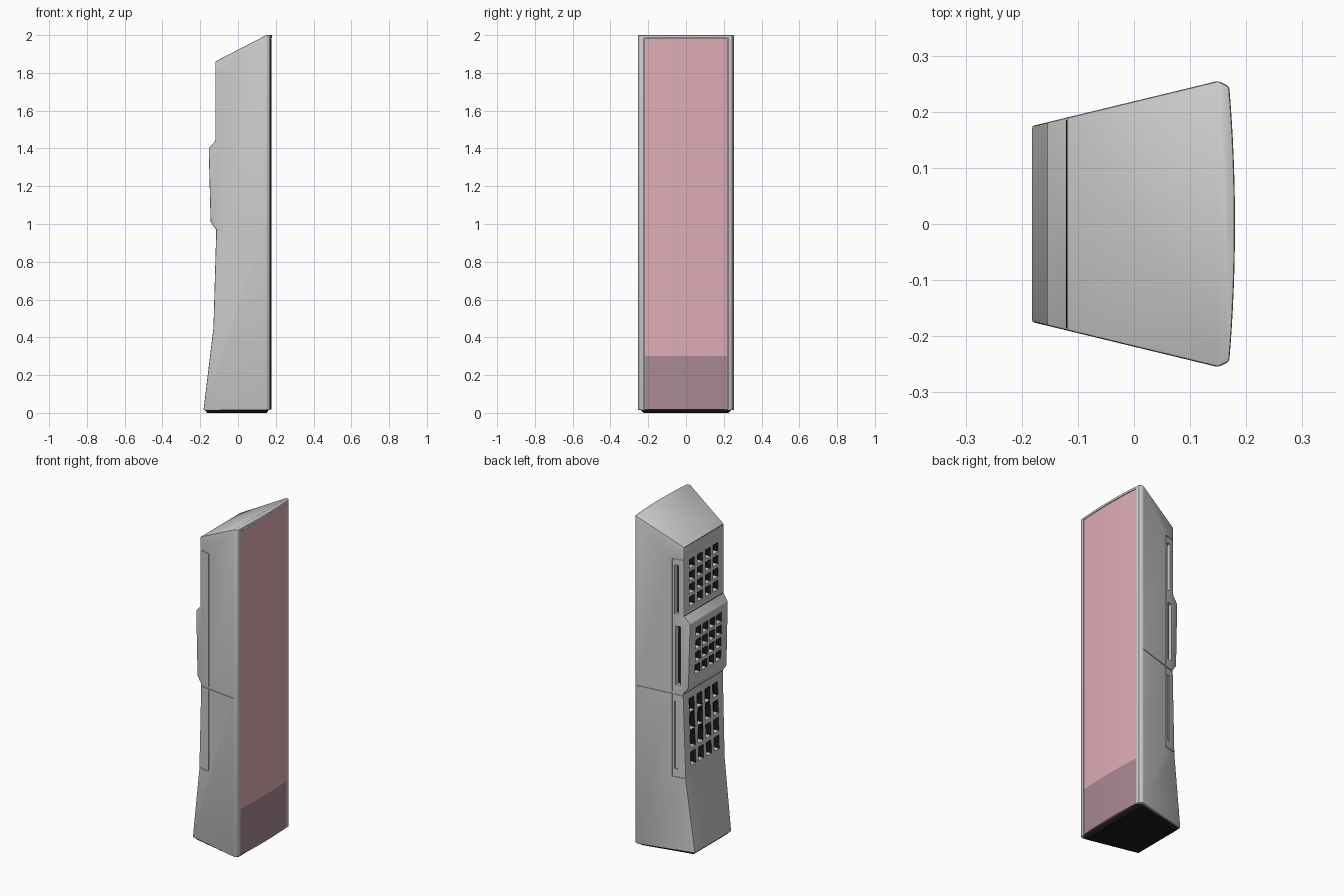
import bpy, bmesh

if "Cube" in bpy.data.objects:
    bpy.data.objects.remove(bpy.data.objects["Cube"])

def material(name, c):
    m = bpy.data.materials.new(name)
    m.diffuse_color = (*c, 1)
    m.use_nodes = True
    m.node_tree.nodes["Principled BSDF"].inputs["Base Color"].default_value = m.diffuse_color
    return m

BLACK = material("black", (0.01, 0.01, 0.01))
GREY = material("grey", (0.6, 0.6, 0.6))
PINK = material("grille_pink", (0.75, 0.42, 0.47))
DARK_PINK = material("grille_dark", (0.4, 0.25, 0.3))

def half_width(x):
    return 0.255 - 0.242 * (0.15 - x)

def front_arc(half, crown, n=16):
    ys = [half * (2 * i / n - 1) for i in range(n + 1)]
    return [(crown - 0.01 * (y / 0.243) ** 2, y) for y in ys]

def make(name, bm, mat=None):
    bmesh.ops.recalc_face_normals(bm, faces=bm.faces)
    me = bpy.data.meshes.new(name)
    bm.to_mesh(me)
    bm.free()
    ob = bpy.data.objects.new(name, me)
    bpy.context.collection.objects.link(ob)
    if mat:
        me.materials.append(mat)
    return ob

def loft(bm, a, b):
    """Closed solid between two matching loops."""
    va, vb = [bm.verts.new(p) for p in a], [bm.verts.new(p) for p in b]
    bm.faces.new(va)
    bm.faces.new(vb[::-1])
    for i in range(len(a)):
        j = (i + 1) % len(a)
        bm.faces.new((va[i], va[j], vb[j], vb[i]))

def prism_z(name, plan, z0, z1, mat=None, shrink=1.0):
    bm = bmesh.new()
    loft(bm, [(x * shrink, y * shrink, z0) for x, y in plan], [(x, y, z1) for x, y in plan])
    return make(name, bm, mat)

def bake(ob, helpers=()):
    dg = bpy.context.evaluated_depsgraph_get()
    ob.data = bpy.data.meshes.new_from_object(ob.evaluated_get(dg))
    ob.modifiers.clear()
    for h in helpers:
        bpy.data.objects.remove(h)

def boolean(ob, cutter, op):
    cutter.hide_render = True
    m = ob.modifiers.new("cut", 'BOOLEAN')
    m.operation, m.object, m.solver = op, cutter, 'EXACT'
    bake(ob, [cutter])

def smooth(ob):
    bpy.ops.object.select_all(action='DESELECT')
    ob.select_set(True)
    bpy.context.view_layer.objects.active = ob
    bpy.ops.object.shade_smooth_by_angle(angle=0.5)

# cabinet: tapered plan intersected with the side profile
wb = half_width(-0.22)
plan = [(-0.22, -wb), (0.15, -0.255)] + front_arc(0.245, 0.18) + [(0.15, 0.255), (-0.22, wb)]
cabinet = prism_z("cabinet", plan, 0.015, 2.0, GREY)
profile = [(-0.182, 0.0), (-0.182, 0.02), (-0.13, 0.45), (-0.115, 0.97), (-0.145, 1.01),
           (-0.155, 1.40), (-0.12, 1.44), (-0.12, 1.86), (0.15, 2.0), (0.15, 2.1),
           (0.3, 2.1), (0.3, 0.0)]
bm = bmesh.new()
loft(bm, [(x, -0.5, z) for x, z in profile], [(x, 0.5, z) for x, z in profile])
boolean(cabinet, make("profile_cutter", bm), 'INTERSECT')
bev = cabinet.modifiers.new("round", 'BEVEL')
bev.width, bev.segments, bev.limit_method, bev.angle_limit = 0.006, 2, 'ANGLE', 0.6
bake(cabinet)

# front recess for the grille
recess = [(0.16, -0.222)] + [(x + 0.03, y) for x, y in front_arc(0.222, 0.18)] + [(0.16, 0.222)]
boolean(cabinet, prism_z("recess_cutter", recess, 0.0, 1.985), 'DIFFERENCE')

# rear vent holes, side slots and seam grooves
bm = bmesh.new()

def hole(y, z, w, h, floor):
    ring = [(y - w, z - h), (y + w, z - h), (y + w, z + h), (y - w, z + h)]
    loft(bm, [(-0.25, a, b) for a, b in ring], [(floor, a, b) for a, b in ring])

def groove(side, x0, x1, z0, z1, depth, tilt=0.0):
    def ring(off):
        pts = [(x0, z0), (x1, z0 + tilt), (x1, z1 + tilt), (x0, z1)]
        return [(x, side * (half_width(x) + off), z) for x, z in pts]
    loft(bm, ring(0.02), ring(-depth))

for zc, pitch_z, pitch_y, h, floor in ((1.625, 0.076, 0.075, 0.028, -0.09),
                                       (1.215, 0.076, 0.066, 0.028, -0.12),
                                       (0.72, 0.107, 0.075, 0.041, -0.09)):
    for i in range(4):
        for j in range(4):
            hole((i - 1.5) * pitch_y, zc + (j - 1.5) * pitch_z, 0.024, h, floor)
for s in (-1, 1):
    groove(s, -0.2, 0.147, 0.951, 0.955, 0.004, 0.024)
    groove(s, -0.054, -0.050, 0.466, 0.955, 0.004)
    groove(s, -0.054, -0.050, 0.975, 1.776, 0.004)
    for z in (0.46, 1.78):
        groove(s, -0.2, -0.050, z, z + 0.004, 0.004)
groove(1, -0.088, -0.066, 1.45, 1.745, 0.025)
groove(1, -0.100, -0.072, 1.02, 1.375, 0.025)
groove(1, -0.084, -0.066, 0.51, 0.92, 0.006)
boolean(cabinet, make("detail_cutter", bm), 'DIFFERENCE')

# black floors in the openings
cabinet.data.materials.clear()
cabinet.data.materials.append(GREY)
cabinet.data.materials.append(BLACK)
for p in cabinet.data.polygons:
    c, n = p.center, p.normal
    vent = n.x < -0.95 and c.x > -0.125 and abs(c.y) < 0.14 and p.area < 0.006
    slot = n.y > 0.9 and c.x < 0 and c.y < half_width(c.x) - 0.02
    p.material_index = 1 if vent or slot else 0
smooth(cabinet)

# curved grille in two parts
grille = [(0.158, -0.22)] + front_arc(0.22, 0.178) + [(0.158, 0.22)]
smooth(prism_z("lower_grille", grille, 0.018, 0.30, DARK_PINK))
smooth(prism_z("upper_grille", grille, 0.30, 1.983, PINK))

# tapered black foot
foot = [(-0.178, -0.172), (0.15, -0.245), (0.165, -0.235),
        (0.165, 0.235), (0.15, 0.245), (-0.178, 0.172)]
prism_z("foot", foot, 0.0, 0.02, BLACK, 0.92)
